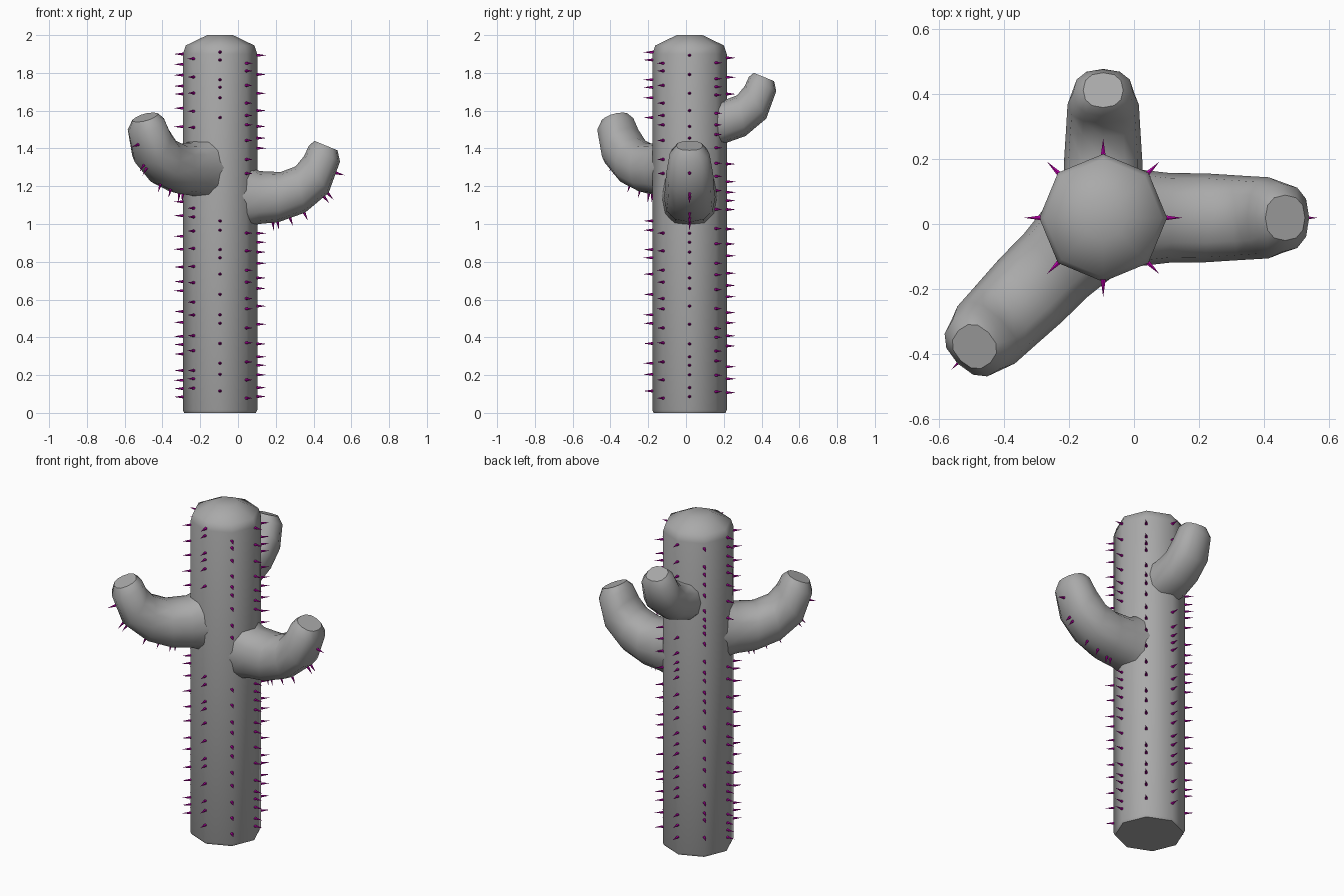
import bpy, bmesh, math, random
from mathutils import Vector, Matrix

if "Cube" in bpy.data.objects:
    bpy.data.objects.remove(bpy.data.objects["Cube"])

random.seed(4)
CX, CY, R = -0.095, 0.019, 0.197


def material(name, col):
    m = bpy.data.materials.new(name)
    m.diffuse_color = (*col, 1)
    m.use_nodes = True
    m.node_tree.nodes["Principled BSDF"].inputs["Base Color"].default_value = m.diffuse_color
    return m


GREY = material("cactus grey", (0.4, 0.4, 0.4))
MAGENTA = material("spine magenta", (0.5, 0.0, 0.4))


def finish(bm, name, mat, angle):
    bmesh.ops.recalc_face_normals(bm, faces=bm.faces[:])
    me = bpy.data.meshes.new(name)
    bm.to_mesh(me)
    bm.free()
    ob = bpy.data.objects.new(name, me)
    bpy.context.collection.objects.link(ob)
    me.materials.append(mat)
    bpy.ops.object.select_all(action='DESELECT')
    ob.select_set(True)
    bpy.context.view_layer.objects.active = ob
    bpy.ops.object.shade_smooth_by_angle(angle=math.radians(angle))
    return ob


def loft(rings, name, mat, angle):
    """Skin a list of point rings and cap both ends."""
    bm = bmesh.new()
    vs = [[bm.verts.new(p) for p in ring] for ring in rings]
    n = len(vs[0])
    for a, b in zip(vs, vs[1:]):
        for i in range(n):
            j = (i + 1) % n
            bm.faces.new((a[i], a[j], b[j], b[i]))
    bm.faces.new(vs[0])
    bm.faces.new(vs[-1])
    return finish(bm, name, mat, angle)


def radial(angle, d, z, side=0.0):
    """World point from distance along an arm direction, height and side offset."""
    c, s = math.cos(angle), math.sin(angle)
    return Vector((CX + c * d - s * side, CY + s * d + c * side, z))


# octagonal trunk with a faceted dome
profile = [(0.19, 0), (R, 0.015), (R, 1.90), (0.182, 1.945), (0.068, 2.0)]
loft([[radial(i * math.pi / 4, r, z) for i in range(8)] for r, z in profile],
     "trunk", GREY, 50)

# arm rings: lower (d, z), upper (d, z), half width
ARM = [(.10, .97, .10, 1.33, .15), (.205, 1.0, .21, 1.28, .138), (.31, 1.01, .32, 1.275, .137),
       (.45, 1.06, .40, 1.305, .13), (.575, 1.165, .445, 1.36, .125),
       (.635, 1.33, .47, 1.415, .105), (.622, 1.39, .50, 1.44, .07)]


def power(v):
    return math.copysign(abs(v) ** 0.85, v)


def arm(name, angle, scale=1.0, shift=0.0, lift=0.0):
    rings = []
    for ld, lz, ud, uz, w in ARM:
        ring = []
        for i in range(12):
            t = i * math.pi / 6
            k = 0.5 + 0.5 * power(math.cos(t))
            d, z = ld + (ud - ld) * k, lz + (uz - lz) * k
            ring.append(radial(angle, d * scale + shift, z * scale + lift,
                               w * scale * power(math.sin(t))))
        rings.append(ring)
    loft(rings, name, GREY, 50)


FRONT_LEFT = math.radians(225)
arm("right_arm", 0)
arm("front_left_arm", FRONT_LEFT, lift=0.15)
arm("back_arm", math.pi / 2, scale=0.88, shift=-0.1, lift=0.533)

# spines: small cones pointing outward
spines = bmesh.new()


def spine(pos, direction):
    rot = direction.to_track_quat('Z', 'Y').to_matrix().to_4x4()
    bmesh.ops.create_cone(spines, cap_ends=True, segments=6, radius1=0.009, radius2=0.0,
                          depth=0.055,
                          matrix=Matrix.Translation(pos + direction * 0.02) @ rot)


# rows along the trunk ridges, skipping where the arms join
gaps = {0: (0.97, 1.32), 5: (1.12, 1.48), 2: (1.38, 1.65), 1: (1.2, 1.25),
        4: (1.12, 1.38), 6: (1.12, 1.5), 7: (1.02, 1.25)}
for i in range(8):
    lo, hi = gaps.get(i, (9, 9))
    z = random.uniform(0.07, 0.14)
    while z < 1.91:
        if not lo < z < hi:
            a = i * math.pi / 4
            spine(radial(a, R, z), radial(a, 1, z) - radial(a, 0, z))
        z += random.uniform(0.04, 0.11)

# rows along the underside of the two larger arms: d, z, pitch below horizontal
for a, lift in ((0, 0), (FRONT_LEFT, 0.15)):
    for d, z, pitch in ((.28, 1.01, 85), (.305, 1.012, 80), (.37, 1.033, 70), (.445, 1.06, 65),
                        (.55, 1.145, 52), (.57, 1.163, 48), (.615, 1.27, 15)):
        p = math.radians(pitch)
        out = radial(a, math.cos(p), -math.sin(p)) - radial(a, 0, 0)
        spine(radial(a, d, z + lift), out)
finish(spines, "spines", MAGENTA, 30)
